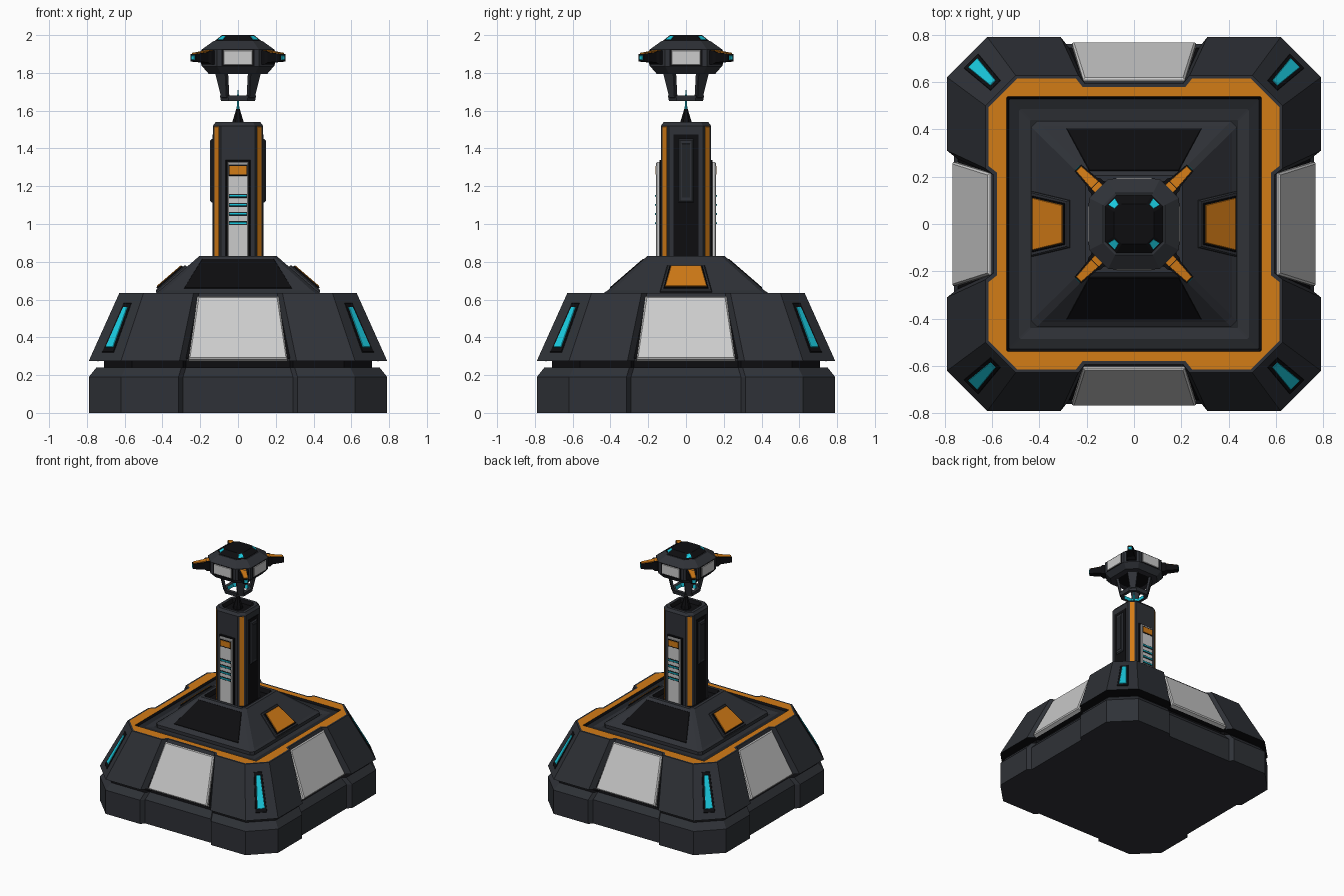
import bpy, bmesh
from math import pi, sqrt
from mathutils import Vector, Matrix

if "Cube" in bpy.data.objects:
    bpy.data.objects.remove(bpy.data.objects["Cube"])

COL = dict(dark=(.028, .031, .038), black=(.004, .004, .005), light=(.58, .58, .58),
           orange=(.65, .2, .008), cyan=(.01, .6, .75), mid=(.016, .018, .022))
MATS = {}
for n, c in COL.items():
    MATS[n] = bpy.data.materials.new(n)
    MATS[n].diffuse_color = (*c, 1)

R2 = sqrt(2)
ALL = [k * pi / 2 for k in range(4)]
DIAG = [a + pi / 4 for a in ALL]
FB = [-pi / 2, pi / 2]
LR = [0, pi]


def loft(name, rings, mats, angles=(0,), cap=(None, None), closed=False):
    """Skin a list of equal-length point rings, one material per band, repeated at angles."""
    names = list(dict.fromkeys(list(mats) + [c for c in cap if c]))
    bm = bmesh.new()
    for a in angles:
        rot = Matrix.Rotation(a, 3, 'Z')
        vs = [[bm.verts.new(rot @ Vector(p)) for p in r] for r in rings]
        n = len(vs[0])
        for i, m in enumerate(mats):
            lo, hi = vs[i], vs[(i + 1) % len(vs)]
            for j in range(n):
                k = (j + 1) % n
                bm.faces.new((lo[j], lo[k], hi[k], hi[j])).material_index = names.index(m)
        if not closed:
            for ring, m in ((vs[0], cap[0] or mats[0]), (vs[-1], cap[1] or mats[-1])):
                bm.faces.new(ring).material_index = names.index(m)
    bmesh.ops.recalc_face_normals(bm, faces=bm.faces)
    me = bpy.data.meshes.new(name)
    bm.to_mesh(me)
    bm.free()
    for m in names:
        me.materials.append(MATS[m])
    ob = bpy.data.objects.new(name, me)
    bpy.context.collection.objects.link(ob)
    return ob


def spin4(side, z):
    """Repeat one side's 2D points around four sides."""
    return [(*(Matrix.Rotation(a, 2) @ Vector(p)), z) for a in ALL for p in side]


def octa(h, c, z):
    return spin4([(h, -c), (h, c)], z)


def notched(h, c, n, d, z):
    m = n - d * .8
    return spin4([(h, -c), (h, -n), (h - d, -m), (h - d, m), (h, n), (h, c)], z)


def plate(name, angles, lo, hi, thick, mat, bevel=.004, sink=.01):
    """Bevelled panel between (radius, z, half width) lo and hi, facing outward."""
    (r0, z0, w0), (r1, z1, w1) = lo, hi
    nrm = Vector((z1 - z0, 0, r0 - r1)).normalized()
    up = Vector((r1 - r0, 0, z1 - z0)).normalized()

    def ring(off, b):
        o = nrm * off
        return [Vector((r0, -w0 + b, z0)) + o + up * b, Vector((r0, w0 - b, z0)) + o + up * b,
                Vector((r1, w1 - b, z1)) + o - up * b, Vector((r1, -w1 + b, z1)) + o - up * b]
    return loft(name, [ring(-sink, 0), ring(thick - bevel, 0), ring(thick, bevel)],
                [mat, mat], angles)


# Stepped base: plinth, groove, sloped hull, orange rim, recessed deck
loft("base_hull", [
    notched(.79, .62, .315, .03, 0), notched(.79, .62, .315, .03, .19),
    notched(.75, .595, .3, .03, .24), notched(.71, .56, .29, .02, .24),
    notched(.71, .56, .29, .02, .275), notched(.79, .62, .31, .045, .275),
    notched(.628, .5, .235, .035, .635), notched(.614, .494, .245, .035, .635),
    notched(.538, .534, .235, 0, .635), notched(.528, .524, .235, 0, .62),
    notched(.485, .48, .235, 0, .617), notched(.44, .435, .235, 0, .61)],
    ["dark", "dark", "black", "black", "black", "dark", "dark", "orange", "black",
     "mid", "dark"], cap=("dark", "mid"))
plate("base_side_backing", ALL, (.742, .285, .29), (.596, .61, .23), .004, "black")
plate("base_side_panel", ALL, (.757, .28, .262), (.602, .612, .215), .016, "light", .008, .02)
plate("corner_light_frame", DIAG, (.688 * R2, .32, .043), (.584 * R2, .58, .03), .004, "black", .002)
plate("corner_light", DIAG, (.678 * R2, .345, .028), (.593 * R2, .558, .016), .008, "cyan", .002)

# Pyramid pedestal with a sunken socket for the pillar
loft("pedestal", [octa(.435, .41, .605), octa(.435, .41, .635), octa(.415, .39, .648),
                  octa(.205, .185, .83), octa(.18, .165, .83), octa(.165, .15, .80)],
     ["dark"] * 4 + ["black"], cap=("dark", "black"))
plate("pedestal_dark_panel", FB, (.402, .66, .285), (.225, .813, .19), .004, "black", .002)
plate("pedestal_side_block", LR, (.43, .636, .138), (.27, .774, .1), .014, "dark", .006, .02)
plate("pedestal_side_frame", LR, (.42, .65, .118), (.285, .766, .087), .019, "black", .002, .005)
plate("pedestal_orange_panel", LR, (.415, .655, .11), (.289, .763, .08), .023, "orange", .002, .005)

# Pillar
loft("pillar", [octa(.133, .09, .79), octa(.133, .09, 1.52), octa(.118, .08, 1.54),
                octa(.095, .065, 1.54), octa(.08, .055, 1.515)],
     ["dark"] * 3 + ["black"], cap=("dark", "black"))
plate("pillar_orange_strip", DIAG, (.1115 * R2, .80, .017), (.1115 * R2, 1.515, .017), .003, "orange", .001)
plate("pillar_panel_frame", FB, (.133, .80, .066), (.133, 1.34, .066), .008, "black")
plate("pillar_light_panel", FB, (.14, .80, .055), (.14, 1.328, .055), .018, "light", .005)
plate("pillar_badge_frame", FB, (.157, 1.255, .05), (.157, 1.315, .05), .002, "black", .001)
plate("pillar_orange_badge", FB, (.157, 1.262, .045), (.157, 1.308, .045), .004, "orange", .001)
for i in range(4):
    z = 1.005 + i * .048
    plate(f"pillar_bar_frame_{i}", FB, (.157, z - .011, .048), (.157, z + .011, .048), .003, "mid", .001)
    plate(f"pillar_cyan_bar_{i}", FB, (.157, z - .005, .045), (.157, z + .005, .045), .006, "cyan", .001)
plate("pillar_side_channel", LR, (.133, .80, .066), (.133, 1.475, .066), .003, "black", .001)
plate("pillar_side_block", LR, (.133, 1.115, .04), (.133, 1.45, .04), .014, "dark", .008)
plate("pillar_side_inset", LR, (.147, 1.14, .022), (.147, 1.425, .022), .002, "mid", .001)

# Emitter spike
loft("emitter_cone", [octa(.034, .016, 1.51), octa(.03, .014, 1.54), octa(.009, .004, 1.61)], ["black"] * 2)
loft("emitter_needle", [octa(.007, .003, 1.60), octa(.006, .0025, 1.66), octa(.002, .001, 1.71)], ["cyan"] * 2)

# Floating head
loft("head_body", [octa(.11, .06, 1.795), octa(.155, .09, 1.795), octa(.19, .11, 1.835),
                   octa(.19, .11, 1.925), octa(.13, .08, 1.968)],
     ["dark"] * 4, cap=("black", "dark"))
loft("head_dome", [octa(.122, .076, 1.96), octa(.122, .076, 1.97), octa(.085, .052, 2.0)], ["black"] * 2)
plate("head_dome_light", DIAG, (.094 * R2, 1.974, .02), (.073 * R2, 1.994, .013), .003, "cyan", .001)
plate("head_panel_frame", ALL, (.19, 1.836, .088), (.19, 1.924, .088), .002, "black", .001)
plate("head_panel", ALL, (.19, 1.842, .077), (.19, 1.92, .077), .006, "light", .003)


# Diagonal arms with orange tops and glowing tips
def box(r, w, z0, z1):
    return [(r, -w, z0), (r, w, z0), (r, w, z1), (r, -w, z1)]


loft("head_arm", [box(.19, .04, 1.842, 1.918), box(.235, .036, 1.845, 1.918),
                  box(.25, .028, 1.855, 1.91), box(.335, .02, 1.86, 1.9)], ["black"] * 3, DIAG)
plate("head_arm_top", DIAG, (.33, 1.902, .015), (.2, 1.918, .024), .004, "orange", .001, .015)
plate("head_arm_tip", DIAG, (.335, 1.868, .013), (.335, 1.892, .013), .004, "cyan", .002)

# Cage under the head
plate("cage_leg", DIAG, (.1, 1.668, .022), (.128, 1.80, .04), .006, "dark", .003, .014)
loft("cage_ring", [octa(.09, .05, 1.65), octa(.096, .053, 1.68), octa(.07, .038, 1.68),
                   octa(.066, .036, 1.65)], ["dark", "dark", "cyan", "dark"], closed=True)

for m in bpy.data.materials:
    if m.users and not m.is_grease_pencil:
        m.use_nodes = True
        m.node_tree.nodes["Principled BSDF"].inputs["Base Color"].default_value = m.diffuse_color
